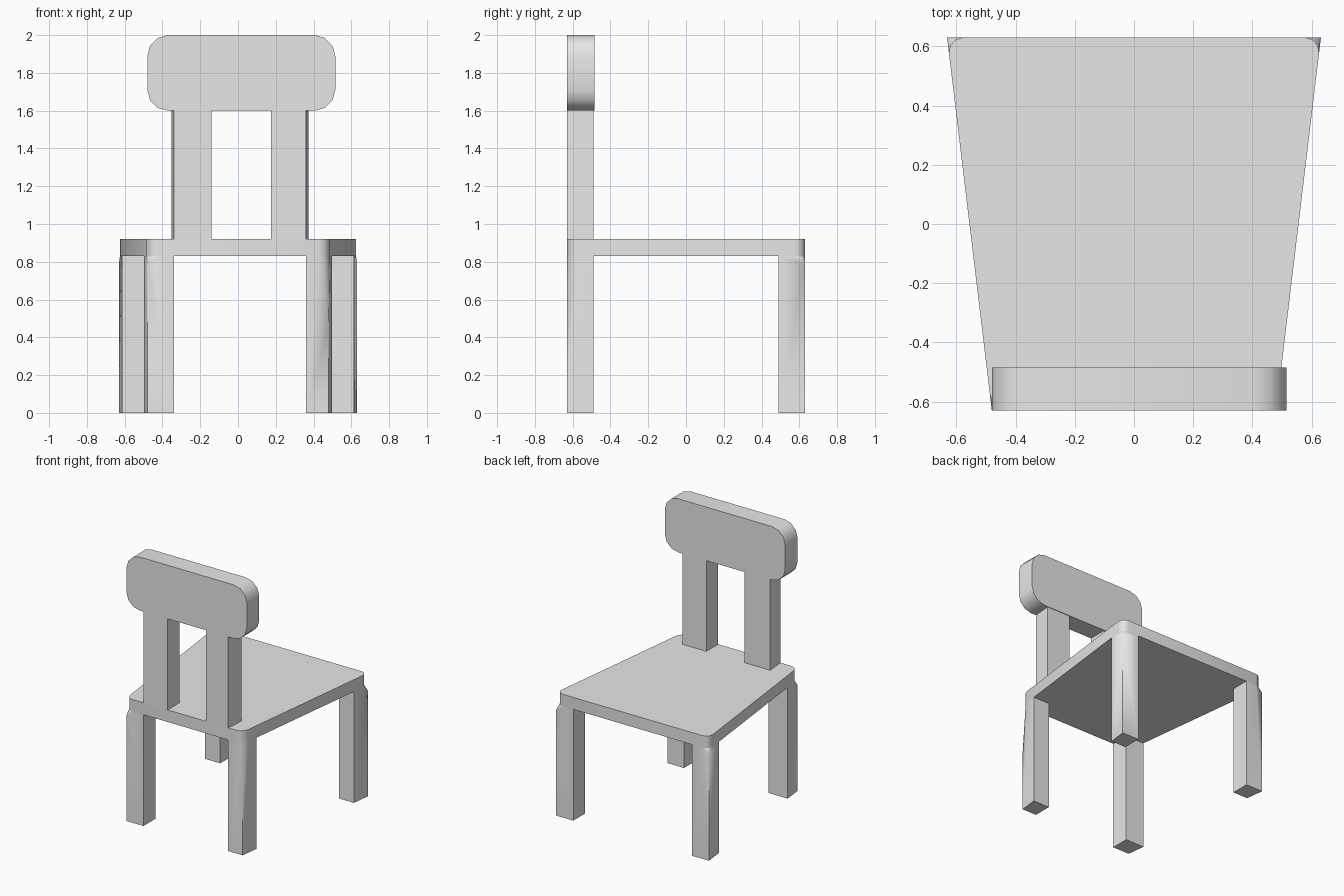
import bpy, bmesh, math
from mathutils import Vector

cube = bpy.data.objects.get("Cube")
if cube:
    bpy.data.objects.remove(cube, do_unlink=True)

grey = bpy.data.materials.new("plain grey")
grey.use_nodes = True
grey.diffuse_color = (0.8, 0.8, 0.8, 1)
grey.node_tree.nodes["Principled BSDF"].inputs["Base Color"].default_value = (0.8, 0.8, 0.8, 1)

FRONT, BACK, DEPTH = -0.63, 0.63, 0.14
SEAT_LOW, SEAT_TOP = 0.83, 0.92


def side_x(y):
    """Half width of the tapering seat at depth y."""
    return 0.48 + 0.12 * (y - FRONT)


def rounded(points, radius, segments=3, corners=None):
    """Outline with circular arcs in place of the chosen corners."""
    pts = [Vector(p) for p in points]
    out = []
    for i, c in enumerate(pts):
        if corners is not None and i not in corners:
            out.append(c)
            continue
        a = (pts[i - 1] - c).normalized() * radius
        b = (pts[(i + 1) % len(pts)] - c).normalized() * radius
        for s in range(segments + 1):
            t = math.pi / 2 * s / segments
            out.append(c + a * (1 - math.sin(t)) + b * (1 - math.cos(t)))
    return out


def finish(name, bm):
    bmesh.ops.recalc_face_normals(bm, faces=bm.faces)
    mesh = bpy.data.meshes.new(name)
    bm.to_mesh(mesh)
    bm.free()
    obj = bpy.data.objects.new(name, mesh)
    bpy.context.collection.objects.link(obj)
    mesh.materials.append(grey)
    bpy.ops.object.select_all(action='DESELECT')
    obj.select_set(True)
    bpy.context.view_layer.objects.active = obj
    bpy.ops.object.shade_smooth_by_angle(angle=math.radians(35))


def prism(name, outline, offset):
    """Extrude a closed 3D outline along an offset."""
    bm = bmesh.new()
    face = bm.faces.new([bm.verts.new(p) for p in outline])
    new = bmesh.ops.extrude_face_region(bm, geom=[face], use_keep_orig=True)["geom"]
    bmesh.ops.translate(bm, vec=offset, verts=[v for v in new if isinstance(v, bmesh.types.BMVert)])
    finish(name, bm)


def leg(name, side, y_outer, y_inner, x_inner, kink):
    """Post whose outer top corner is cut back to meet the rounded seat."""
    base = [(side * side_x(y_outer), y_outer, 0), (side * x_inner, y_outer, 0),
            (side * x_inner, y_inner, 0), (side * side_x(y_inner), y_inner, 0)]
    lift = Vector((0, 0, SEAT_LOW))
    points = [Vector(p) for p in base]
    points.append(points[0] + Vector((0, 0, kink)))
    points += [p + lift for p in rounded(base, 0.055, corners=[0])]
    bm = bmesh.new()
    for p in points:
        bm.verts.new(p)
    bmesh.ops.convex_hull(bm, input=bm.verts)
    bmesh.ops.dissolve_limit(bm, angle_limit=0.01, verts=bm.verts, edges=bm.edges)
    finish(name, bm)


# Tapered seat with rounded corners
wf, wb = side_x(FRONT), side_x(BACK)
seat = [(-wf, FRONT, SEAT_LOW), (wf, FRONT, SEAT_LOW), (wb, BACK, SEAT_LOW), (-wb, BACK, SEAT_LOW)]
prism("seat", rounded(seat, 0.055), Vector((0, 0, SEAT_TOP - SEAT_LOW)))

# Four legs
leg("front_right_leg", -1, FRONT, FRONT + DEPTH, 0.34, 0.79)
leg("front_left_leg", 1, FRONT, FRONT + DEPTH, 0.36, 0.46)
leg("back_right_leg", -1, BACK, BACK - DEPTH, 0.49, 0.79)
leg("back_left_leg", 1, BACK, BACK - DEPTH, 0.49, 0.79)

# Two posts carrying the backrest
for name, inner, outer in (("right_post", -0.14, -0.34), ("left_post", 0.175, 0.36)):
    flare = math.copysign(0.012, outer)
    outline = [(inner, FRONT, SEAT_TOP), (outer, FRONT, SEAT_TOP),
               (outer + flare, FRONT + DEPTH, SEAT_TOP), (inner, FRONT + DEPTH, SEAT_TOP)]
    prism(name, outline, Vector((0, 0, 1.6 - SEAT_TOP)))

# Rounded backrest panel
panel = [(-0.48, FRONT, 1.6), (0.515, FRONT, 1.6), (0.515, FRONT, 2), (-0.48, FRONT, 2)]
prism("backrest", rounded(panel, 0.11), Vector((0, 0.145, 0)))
